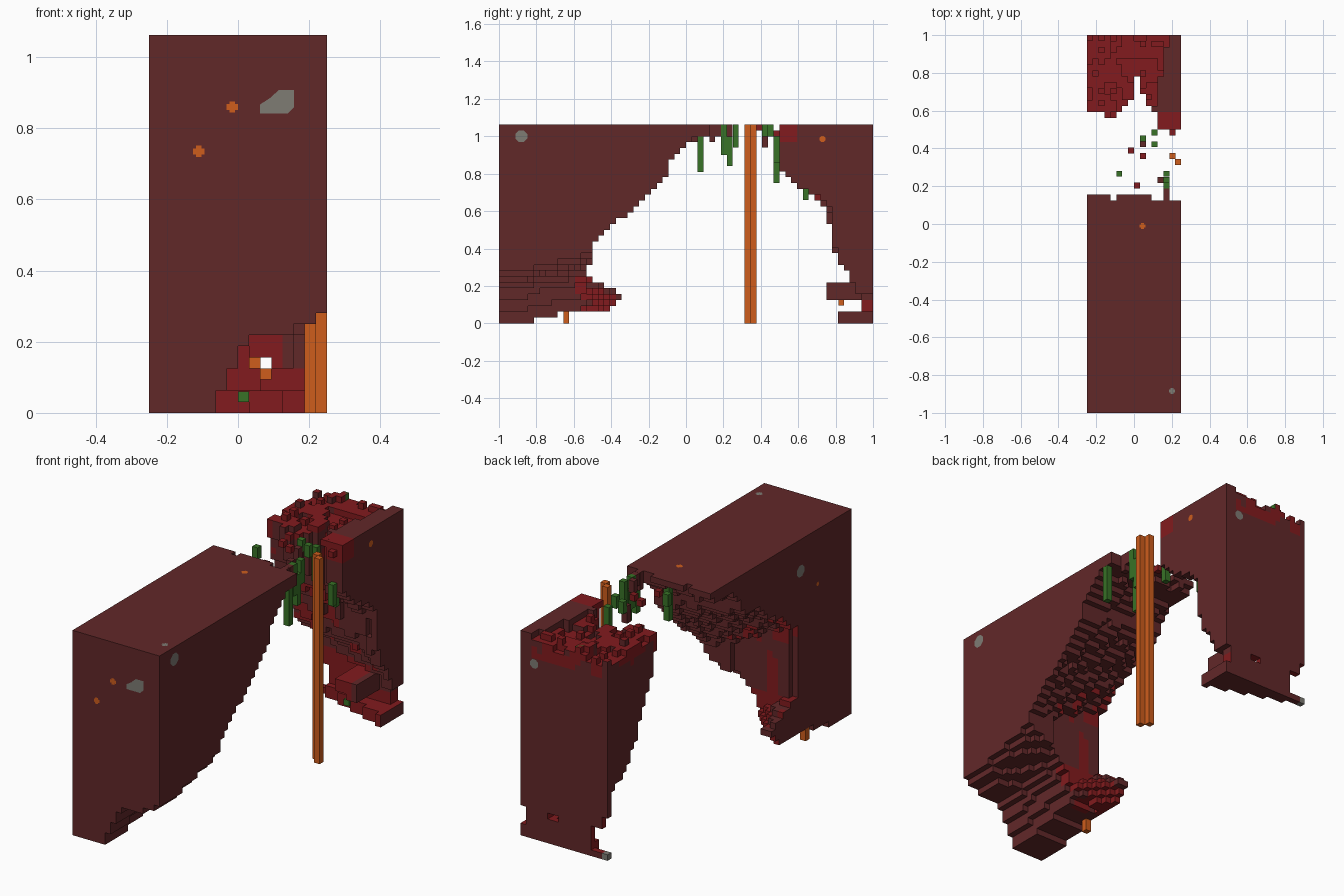
import bpy
import bmesh
import random
from math import cos, sin, tau
from mathutils import Vector, Matrix, noise

cube = bpy.data.objects.get("Cube")
if cube:
    bpy.data.objects.remove(cube, do_unlink=True)
random.seed(4)

CELL = 1 / 32
NX, NY, NZ = 16, 64, 34
HEIGHT = NZ * CELL


def material(name, colour):
    mat = bpy.data.materials.new(name)
    mat.use_nodes = True
    rgba = (*colour, 1)
    mat.diffuse_color = rgba
    mat.node_tree.nodes["Principled BSDF"].inputs["Base Color"].default_value = rgba
    return mat


ROCK = material("brown rock", (.121, .021, .022))
RED = material("red moss", (.225, .011, .013))
GREEN = material("green vine", (.04, .17, .02))
ORANGE = material("orange glow", (.62, .11, .012))
GREY = material("grey stone", (.21, .2, .175))


def finish(name, bm, mats):
    mesh = bpy.data.meshes.new(name)
    bm.to_mesh(mesh)
    bm.free()
    for mat in mats:
        mesh.materials.append(mat)
    obj = bpy.data.objects.new(name, mesh)
    bpy.context.collection.objects.link(obj)
    return obj


def along(points, t):
    """Straight-line interpolation through a short profile."""
    if t <= points[0][0]:
        return points[0][1]
    for (a, u), (b, v) in zip(points, points[1:]):
        if t <= b:
            return u + (v - u) * (t - a) / (b - a)
    return points[-1][1]


def rough(x, y, z, scale=9):
    return noise.noise(Vector((x, y, z)) * scale)


def centre(c):
    return ((c[0] + .5) * CELL - .25, (c[1] + .5) * CELL - 1, (c[2] + .5) * CELL)


def block_mass(name, solid, paint):
    """Outer skin of all grid cells accepted by solid(x, y, z)."""
    cells = {(i, j, k) for i in range(NX) for j in range(NY) for k in range(NZ)
             if solid(*centre((i, j, k)))}
    bm = bmesh.new()
    verts = {}
    for c in cells:
        for axis in range(3):
            for side in (0, 1):
                step = [0, 0, 0]
                step[axis] = 2 * side - 1
                if tuple(a + b for a, b in zip(c, step)) in cells:
                    continue
                ring = []
                for u, v in ((0, 0), (1, 0), (1, 1), (0, 1)):
                    p = list(c)
                    p[axis] += side
                    p[(axis + 1) % 3] += u
                    p[(axis + 2) % 3] += v
                    p = tuple(p)
                    if p not in verts:
                        verts[p] = bm.verts.new((p[0] * CELL - .25, p[1] * CELL - 1, p[2] * CELL))
                    ring.append(verts[p])
                face = bm.faces.new(ring if side else ring[::-1])
                edge = c[axis] == (NX, NY, NZ)[axis] - 1 if side else c[axis] == 0
                face.material_index = paint(*centre(c), step, edge)
    return finish(name, bm, [ROCK, RED])


# Front mass: overhanging roof, sloped tunnel and a mossy foot
ROOF = [(-.56, .36), (-.5, .4), (-.46, .45), (-.25, .64), (-.12, .75), (-.08, .86),
        (.03, .98), (.16, 1.03)]
RISE = [(-.55, .27), (-.25, .18), (.1, 0)]
TUNNEL = [(-.07, 0), (-.03, .12), (.04, .21), (.21, .25), (.23, .28)]
UNDERCUT = [(-.85, 0), (-.8, .03), (-.6, .06), (-.5, .1)]
FOOT = [(.03, -.46), (.08, -.42), (.14, -.34), (.2, -.42), (.25, -.52)]


def front_solid(x, y, z):
    if y > (.125 if x > .09 or -.125 < x < -.09 else .156):
        return False
    bump = .03 * rough(x, y, 0, 14)
    if y > -.55 + .1 * (x + .25):
        roof = along(ROOF, y) + along(RISE, y) * (.25 - x) * 2
        if z > min(roof + bump * (x < .2), 1.03):
            return True
        reach = along(FOOT, z) - max(x + .22, 0) * 1.2
        return .06 < z < .25 and y < reach + bump
    return z > along(TUNNEL, x) + along(UNDERCUT, y)


def front_paint(x, y, z, step, edge):
    if edge or y < -.58:
        return 0
    if z < .25:
        return int(rough(x, y, z) > -.15)
    streak = z > .5 or -.16 < x < -.09
    return int(step[1] > 0 and y < -.4 and x < .1 and streak and rough(x, y, z) > -.05)


block_mass("front_mass", front_solid, front_paint)

# Back mass: leaning wall with an uneven mossy top and a foot
WALL_A = [(.03, .82), (.06, .92), (.2, .91), (.3, .84), (.36, .8), (.62, .78),
          (.68, .7), (.75, .58), (.82, .5), (.94, .44), (1.05, .5)]
WALL_B = [(.2, 1), (.3, .98), (.36, .94), (.41, .84), (.53, .77), (.73, .68), (1.05, .57)]
BRINK = [(-.09, .57), (-.05, .62), (-.01, .66), (0, .78), (.03, .78), (.035, .7),
         (.08, .61), (.13, .56), (.17, .5)]
tops = {}


def bare(x, y):
    return x > .125 + .2 * (y - .7)


def back_solid(x, y, z):
    if y < along(BRINK, x):
        return False
    if not bare(x, y):
        key = (round(x, 3), round(y, 3))
        if key not in tops:
            tier = .03 if rough(x, y, 0, 8) > 0 else 0
            tops[key] = .99 + tier + random.choice((0, 0, 0, 0, 0, 0, .04))
        if z > tops[key]:
            return False
    # chipped lower corners
    if x < -.16 and .03 < z < .17 or x < -.22 and z < .22 or x > .22 and .06 < z < .17:
        return False
    if z < .06 and y > .82 + (.25 - x) * .32:
        return True
    if .03 < x < .16 and .12 < z < .22 and y > .75:
        return z > .156 or x > .09
    t = min(1, max(0, (.25 - x) * 2.2))
    edge = along(WALL_A, z) * (1 - t) + along(WALL_B, z) * t
    return y > min(edge, .98) + .035 * rough(x, 0, z, 12) * (x < .22) * (z > .3)


def back_paint(x, y, z, step, edge):
    if bare(x, y) and z > .3:
        return int(y < .6 and z > .98 and rough(x, y, z) > -.2)
    if step[2] > 0 and z > .9:
        return 1
    if edge and z < .94:
        return 0
    if z > .94:
        return int(rough(x, y, z) > -.1)
    if z < .25:
        return int(x < .125 or z < .12)
    return int(rough(x, y, z) > .2)


block_mass("back_mass", back_solid, back_paint)


# Single-cell columns, given as x, y, bottom and top
def columns(name, mat, spots):
    bm = bmesh.new()
    for x, y, low, high in spots:
        place = Matrix.Translation((x, y, (low + high) / 2))
        size = Matrix.Diagonal((CELL, CELL, high - low, 1))
        bmesh.ops.create_cube(bm, size=1, matrix=place @ size)
    return finish(name, bm, [mat])


columns("glowing_pole", ORANGE, [(.203, .36, 0, HEIGHT), (.234, .328, 0, HEIGHT)])
columns("hanging_vines", GREEN, [
    (.234, .078, .81, 1), (.047, .078, .82, 1), (-.078, .266, 1, HEIGHT),
    (.172, .266, .94, HEIGHT), (.172, .203, .9, HEIGHT), (.172, .234, .84, 1),
    (.047, .453, 1, HEIGHT), (.109, .484, .85, 1.03), (.203, .484, .75, .86),
    (.109, .422, 1, HEIGHT), (.109, .64, .66, .78), (-.078, .984, .97, HEIGHT),
    (.016, .88, .03, .06)])
columns("floating_moss", RED, [
    (.016, .203, 1, 1.03), (.047, .36, 1.03, HEIGHT), (-.016, .39, 1.03, HEIGHT),
    (.14, .516, 1.03, HEIGHT), (.203, .484, 1, 1.03)])
columns("floating_rock", ROCK, [(.14, .234, 1, HEIGHT), (.172, .14, .97, HEIGHT),
                                (.172, .172, 1, HEIGHT), (.047, .422, .94, 1.03)])
columns("glowing_lumps", ORANGE, [(-.234, -.64, 0, .07), (.047, .83, .125, .156),
                                  (.078, .83, .094, .125)])
columns("corner_stone", GREY, [(-.234, .984, 0, .031)])


# Flat inlays on the outer faces
def inlay(name, mat, outline, place, normal):
    bm = bmesh.new()
    bm.faces.new([bm.verts.new((u, v, .002)) for u, v in outline])
    obj = finish(name, bm, [mat])
    obj.location = place
    obj.rotation_mode = 'QUATERNION'
    obj.rotation_quaternion = Vector(normal).to_track_quat('Z', 'Y')
    return obj


def disc(r):
    return [(r * cos(tau * (n + .5) / 8), r * sin(tau * (n + .5) / 8)) for n in range(8)]


def cross(r):
    s = r / 2
    arm = [(r, -s), (r, s), (s, s)]
    out = []
    for c, d in ((1, 0), (0, 1), (-1, 0), (0, -1)):
        out += [(c * u - d * v, d * u + c * v) for u, v in arm]
    return out


FRONT, BACK, PLUS, MINUS, UP = (0, -1, 0), (0, 1, 0), (1, 0, 0), (-1, 0, 0), (0, 0, 1)
chip = [(-.048, -.033), (.03, -.033), (.048, -.015), (.048, .033), (.005, .033),
        (-.02, .01), (-.048, -.008)]
inlay("front_chip", GREY, chip, (.11, -1, .875), FRONT)
inlay("front_spark_high", ORANGE, cross(.016), (-.016, -1, .86), FRONT)
inlay("front_spark_low", ORANGE, cross(.016), (-.11, -1, .735), FRONT)
inlay("left_stone", GREY, disc(.034), (.25, -.88, 1), PLUS)
inlay("left_spark", ORANGE, disc(.017), (.25, .73, .985), PLUS)
inlay("right_stone", GREY, disc(.032), (-.25, -.58, .9), MINUS)
inlay("right_spark", ORANGE, cross(.01), (-.25, -.72, .78), MINUS)
inlay("back_stone", GREY, disc(.025), (.17, 1, .91), BACK)
inlay("top_stone", GREY, cross(.016), (.2, -.885, HEIGHT), UP)
inlay("top_spark", ORANGE, cross(.016), (.045, -.01, HEIGHT), UP)
